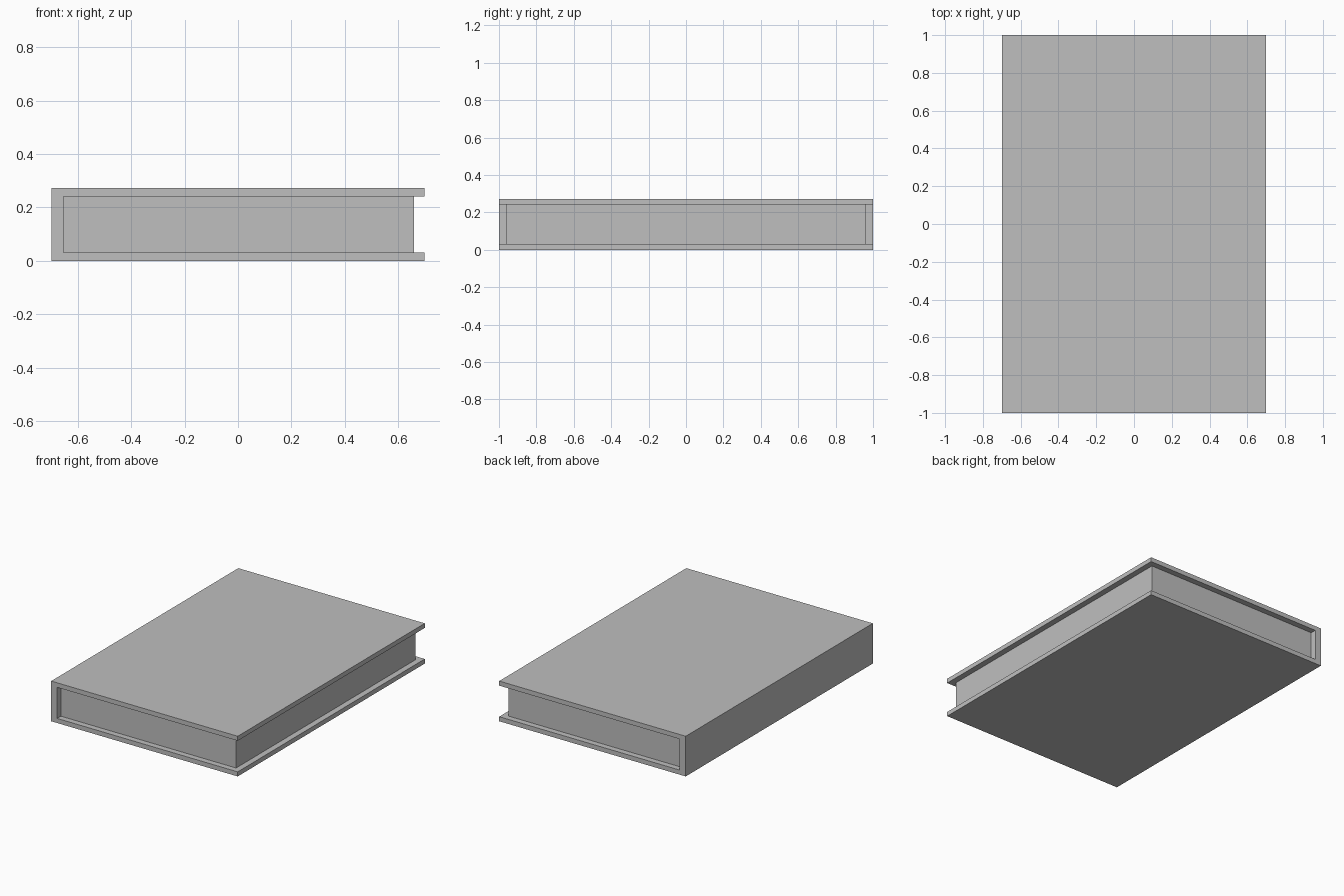
import bpy
import bmesh

cube = bpy.data.objects.get("Cube")
if cube:
    bpy.data.objects.remove(cube, do_unlink=True)

HALF_W, HALF_L, HEIGHT = 0.698, 1.0, 0.272
BOARD, SPINE, INSET = 0.031, 0.045, 0.04

grey = bpy.data.materials.new("plain grey")
grey.use_nodes = True
colour = (0.52, 0.52, 0.52, 1)
grey.diffuse_color = colour
grey.node_tree.nodes["Principled BSDF"].inputs["Base Color"].default_value = colour


def extrude_profile(name, profile, half_length):
    """Extrude an x-z outline along y, centred on y = 0."""
    bm = bmesh.new()
    face = bm.faces.new([bm.verts.new((x, -half_length, z)) for x, z in profile])
    result = bmesh.ops.extrude_face_region(bm, geom=[face])
    verts = [g for g in result["geom"] if isinstance(g, bmesh.types.BMVert)]
    bmesh.ops.translate(bm, verts=verts, vec=(0, 2 * half_length, 0))
    bmesh.ops.recalc_face_normals(bm, faces=bm.faces)
    mesh = bpy.data.meshes.new(name)
    bm.to_mesh(mesh)
    bm.free()
    mesh.materials.append(grey)
    obj = bpy.data.objects.new(name, mesh)
    bpy.context.collection.objects.link(obj)
    return obj


# Hard cover: two boards joined by the spine
inner_x, low, high = -HALF_W + SPINE, BOARD, HEIGHT - BOARD
cover = extrude_profile("book_cover", [
    (-HALF_W, 0), (HALF_W, 0), (HALF_W, low), (inner_x, low),
    (inner_x, high), (HALF_W, high), (HALF_W, HEIGHT), (-HALF_W, HEIGHT),
], HALF_L)

# Shallow panel line on the upper board
bm = bmesh.new()
bm.from_mesh(cover.data)
top = max(bm.faces, key=lambda f: f.calc_center_median().z)
bmesh.ops.inset_region(bm, faces=[top], thickness=INSET, depth=0)
bm.to_mesh(cover.data)
bm.free()

# Page block, set back from the three open edges
page_x = HALF_W - INSET
extrude_profile("page_block", [
    (inner_x, low), (page_x, low), (page_x, high), (inner_x, high),
], HALF_L - INSET)
